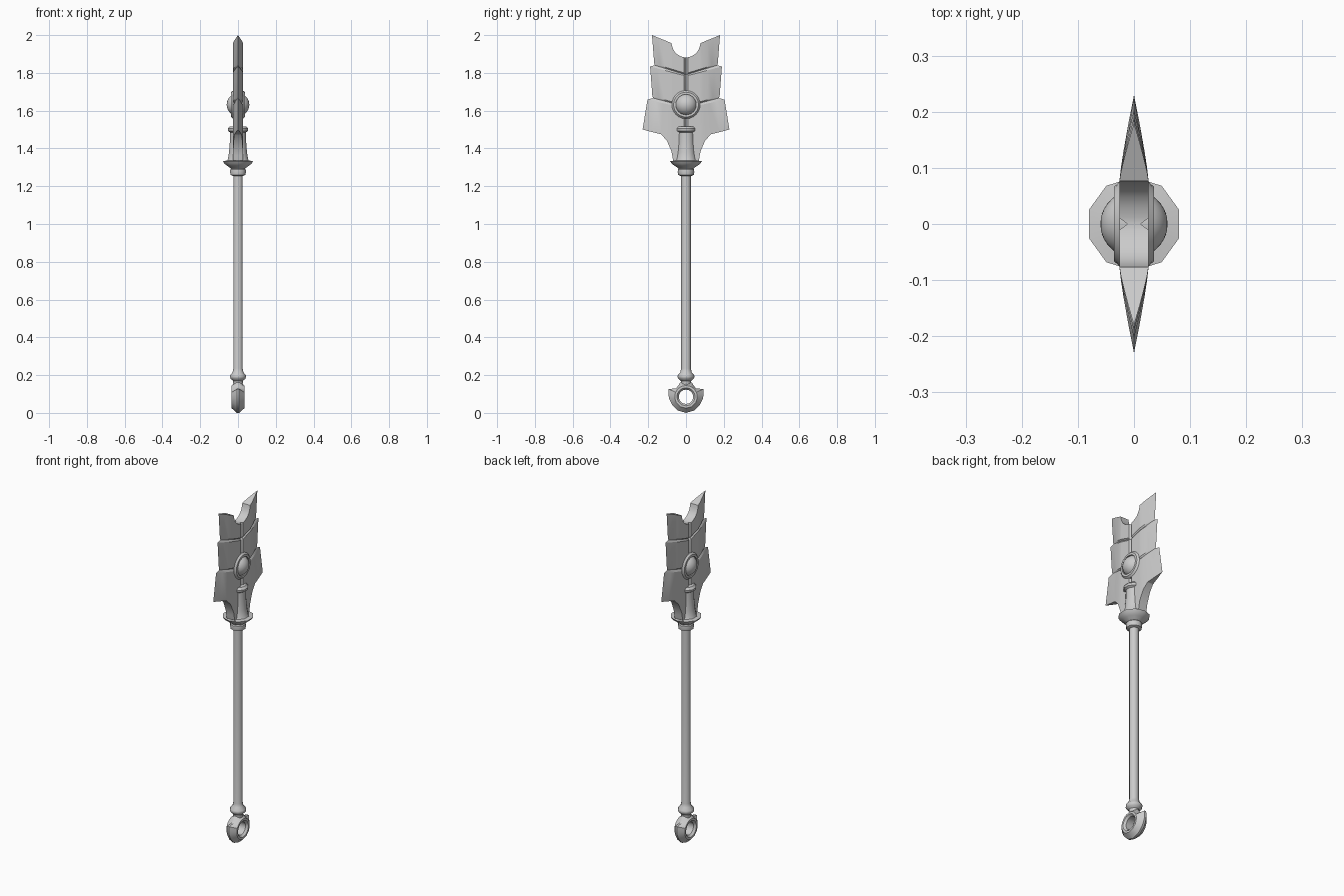
import bpy, bmesh, math

if "Cube" in bpy.data.objects:
    bpy.data.objects.remove(bpy.data.objects["Cube"])


def finish(name, verts, faces, angle):
    me = bpy.data.meshes.new(name)
    me.from_pydata(verts, [], faces)
    bm = bmesh.new()
    bm.from_mesh(me)
    bmesh.ops.remove_doubles(bm, verts=bm.verts, dist=0.0002)
    bmesh.ops.recalc_face_normals(bm, faces=bm.faces)
    bm.to_mesh(me)
    bm.free()
    ob = bpy.data.objects.new(name, me)
    bpy.context.collection.objects.link(ob)
    bpy.ops.object.select_all(action='DESELECT')
    ob.select_set(True)
    bpy.context.view_layer.objects.active = ob
    bpy.ops.object.shade_smooth_by_angle(angle=math.radians(angle))
    return ob


def lathe(name, profile, n=10):
    """Turned part around z; profile is (radius, z)."""
    verts = [(r * math.cos((i + .5) * math.tau / n), r * math.sin((i + .5) * math.tau / n), z)
             for r, z in profile for i in range(n)]
    faces = [(k * n + i, k * n + (i + 1) % n, (k + 1) * n + (i + 1) % n, (k + 1) * n + i)
             for k in range(len(profile) - 1) for i in range(n)]
    last = (len(profile) - 1) * n
    faces += [tuple(range(n))[::-1], tuple(range(last, last + n))]
    return finish(name, verts, faces, 38)


def lerp_table(table, v):
    for (a, za), (b, zb) in zip(table, table[1:]):
        if v <= b:
            return za + (zb - za) * max(0, v - a) / (b - a)
    return table[-1][1]


# Shaft with flared foot
lathe("shaft", [(.026, .15), (.028, .17), (.04, .18), (.045, .19), (.043, .2),
                (.03, .215), (.026, .235), (.026, 1.27)])

# Collar and socket below the blade
lathe("socket", [(.03, 1.255), (.041, 1.26), (.044, 1.275), (.043, 1.288), (.038, 1.293),
                 (.06, 1.308), (.076, 1.32), (.084, 1.333), (.06, 1.336), (.056, 1.345),
                 (.05, 1.38), (.045, 1.44), (.044, 1.485), (.055, 1.492), (.057, 1.505),
                 (.046, 1.517)])


# Blade: rows of (height function, half width, thickness factor)
def top_z(y):
    if y <= .075:
        return 1.957 - math.sqrt(max(0, .075 ** 2 - y * y))
    return 1.957 + (y - .075) / .105 * .043


def slant(inner, outer, edge):
    return lambda y: inner + (outer - inner) * y / edge


BOTTOM = [(.055, 1.33), (.067, 1.331), (.077, 1.385), (.1, 1.44), (.132, 1.475), (.23, 1.5)]
rows = [(top_z, .18, 1),
        (slant(1.797, 1.848, .168), .168, 1),
        (slant(1.790, 1.840, .164), .164, .72),
        (slant(1.783, 1.834, .19), .19, 1),
        (slant(1.627, 1.675, .178), .178, 1),
        (slant(1.620, 1.667, .174), .174, .72),
        (slant(1.613, 1.658, .204), .204, 1),
        (lambda y: lerp_table(BOTTOM, y), .23, 1)]


def half_columns(edge):
    return [0, .011, .03, .048, .06, .068, .073, .077] + \
           [.077 + (edge - .077) * f for f in (.16, .36, .66, 1)]


def thickness(y, edge, factor):
    if y < .005:
        return .012
    if y <= .0771:
        return .026 * factor
    return .026 * factor * (1 - ((y - .077) / (edge - .077)) ** 1.2)


verts, faces = [], []
for zf, edge, factor in rows:
    half = half_columns(edge)
    ys = [-y for y in half[:0:-1]] + half
    for side in (1, -1):
        verts += [(side * thickness(abs(y), edge, factor), y, zf(abs(y))) for y in ys]
w = len(ys)
for r in range(len(rows) - 1):
    for s in (0, w):
        for c in range(w - 1):
            a, b = r * 2 * w + s + c, (r + 1) * 2 * w + s + c
            faces.append((a, a + 1, b + 1, b))
for r in (0, len(rows) - 1):
    for c in range(w - 1):
        a = r * 2 * w + c
        if c == 0:
            faces.append((a, a + 1, a + w + 1))
        elif c == w - 2:
            faces.append((a, a + 1, a + w))
        else:
            faces.append((a, a + 1, a + w + 1, a + w))
finish("blade", verts, faces, 25)

# Orb set in the blade
bpy.ops.mesh.primitive_uv_sphere_add(segments=24, ring_count=14, radius=.06,
                                     location=(0, 0, 1.632), rotation=(0, math.pi / 2, 0))
bpy.context.object.name = "orb"
bpy.ops.object.shade_smooth()


def ring(name, zc, sections, angle):
    """Closed loop around x; each section is (angle from up, [(radius, x), ...])."""
    m, n = len(sections[0][1]), len(sections)
    v = [(x, r * math.sin(a), zc + r * math.cos(a)) for a, sec in sections for r, x in sec]
    f = [(i * m + j, i * m + (j + 1) % m, (i + 1) % n * m + (j + 1) % m, (i + 1) % n * m + j)
         for i in range(n) for j in range(m)]
    return finish(name, v, f, angle)


# Bezel around the orb
bezel = [(.054, -.036), (.066, -.036), (.075, -.026), (.075, .026), (.066, .036), (.054, .036)]
ring("orb_bezel", 1.632, [(i * math.tau / 24, bezel) for i in range(24)], 30)

# Crescent pommel ring: outer edge swells into two horns
OUTER = [(0, .082), (22, .082), (35, .072), (50, .07), (66, .1), (80, .095), (97, .09),
         (120, .085), (150, .084), (180, .085)]
outline = OUTER + [(360 - a, r) for a, r in OUTER[-2:0:-1]]
ring("pommel_ring", .085,
     [(math.radians(a), [(.038, -.022), (.048, -.034), (.06, -.034), (r, -.006),
                         (r, .006), (.06, .034), (.048, .034), (.038, .022)])
      for a, r in outline], 35)
